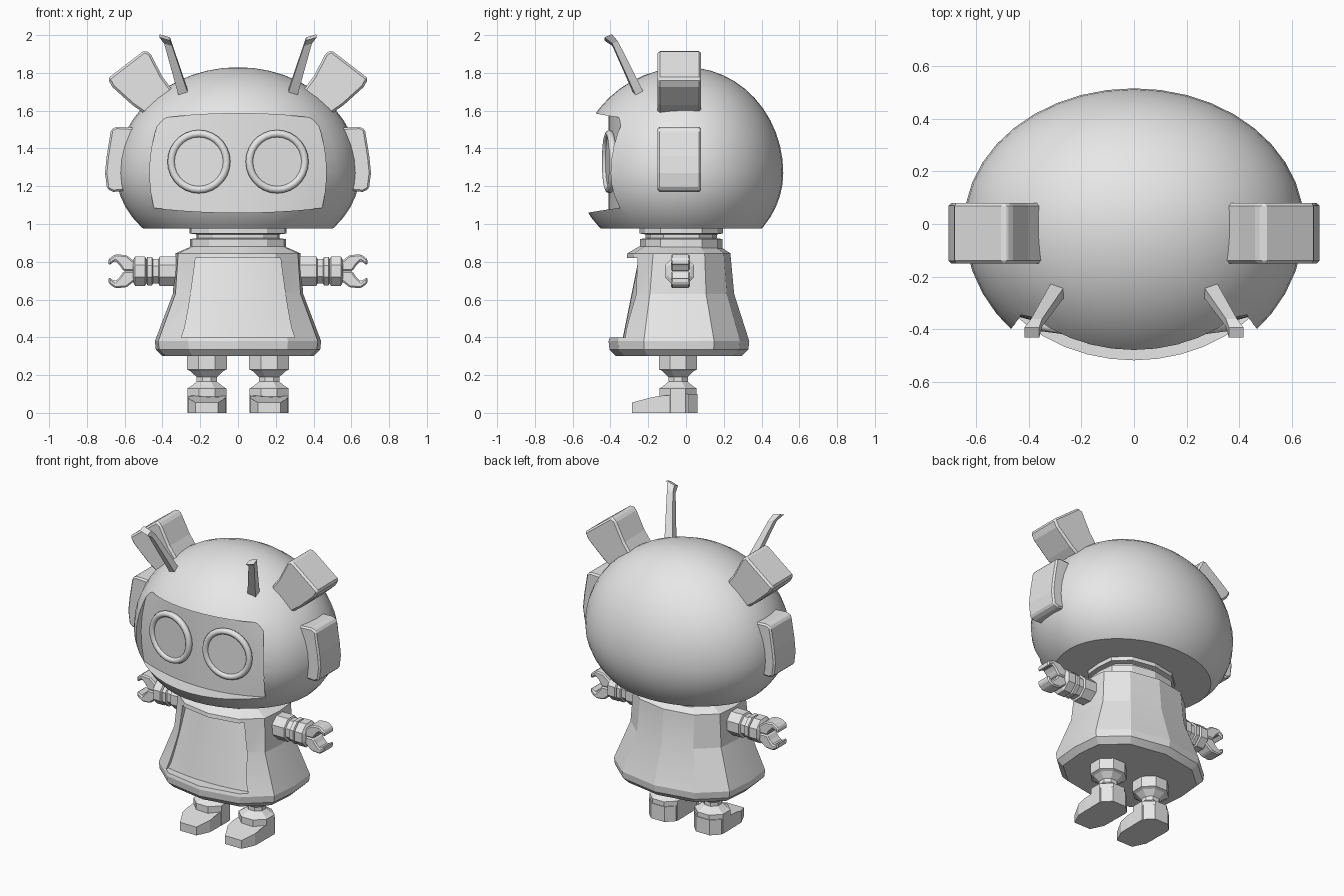
import bpy, bmesh, math
from mathutils import Vector

if "Cube" in bpy.data.objects:
    bpy.data.objects.remove(bpy.data.objects["Cube"])

grey = bpy.data.materials.new("plain_grey")
grey.use_nodes = True
grey.diffuse_color = (0.8, 0.8, 0.8, 1)
grey.node_tree.nodes["Principled BSDF"].inputs["Base Color"].default_value = (0.8, 0.8, 0.8, 1)


def finish(name, bm, smooth=None, bevel=0):
    bmesh.ops.recalc_face_normals(bm, faces=bm.faces)
    mesh = bpy.data.meshes.new(name)
    bm.to_mesh(mesh)
    bm.free()
    mesh.materials.append(grey)
    ob = bpy.data.objects.new(name, mesh)
    bpy.context.collection.objects.link(ob)
    if bevel:
        mod = ob.modifiers.new("bevel", 'BEVEL')
        mod.width, mod.segments, mod.limit_method = bevel, 1, 'ANGLE'
    if smooth:
        shade(ob, smooth)
    return ob


def shade(ob, angle):
    bpy.ops.object.select_all(action='DESELECT')
    bpy.context.view_layer.objects.active = ob
    ob.select_set(True)
    bpy.ops.object.shade_smooth_by_angle(angle=math.radians(angle))


def loft(name, rings, smooth=None, bevel=0):
    """Skin a closed solid over rings that have equal point counts."""
    bm = bmesh.new()
    loops = [[bm.verts.new(p) for p in ring] for ring in rings]
    n = len(loops[0])
    for a, b in zip(loops, loops[1:]):
        for i in range(n):
            j = (i + 1) % n
            bm.faces.new((a[i], a[j], b[j], b[i]))
    bm.faces.new(loops[0])
    bm.faces.new(loops[-1])
    return finish(name, bm, smooth, bevel)


def octagon(r, turn=math.pi / 8):
    k = r / math.cos(math.pi / 8)
    return [(k * math.cos(turn + i * math.pi / 4), k * math.sin(turn + i * math.pi / 4)) for i in range(8)]


def carve(target, name, width, z_low, z_high, depth, steps=12, arch=0):
    """Cut a recess from the front, with a curved floor y = depth(u, z)."""
    bm = bmesh.new()
    front, back = {}, {}
    for i in range(steps + 1):
        u = 2 * i / steps - 1
        for j in range(steps + 1):
            t = j / steps
            bow = arch * (1 - u * u) * (2 * t - 1)
            z = z_low + (z_high - z_low) * t + bow
            x = u * width(t)
            front[i, j] = bm.verts.new((x, -1, z))
            back[i, j] = bm.verts.new((x, depth(u, z), z))
    for i in range(steps):
        for j in range(steps):
            for g in (front, back):
                bm.faces.new((g[i, j], g[i + 1, j], g[i + 1, j + 1], g[i, j + 1]))
        for e in (0, steps):
            bm.faces.new((front[i, e], front[i + 1, e], back[i + 1, e], back[i, e]))
            bm.faces.new((front[e, i], front[e, i + 1], back[e, i + 1], back[e, i]))
    cutter = finish(name, bm)
    mod = target.modifiers.new("recess", 'BOOLEAN')
    mod.operation, mod.solver, mod.object = 'DIFFERENCE', 'EXACT', cutter
    bpy.context.view_layer.objects.active = target
    bpy.ops.object.modifier_apply(modifier=mod.name)
    bpy.data.objects.remove(cutter)


# Head: uneven ellipsoid with a flat base and a recessed face
bm = bmesh.new()
bmesh.ops.create_uvsphere(bm, u_segments=40, v_segments=24, radius=1)
for v in bm.verts:
    x, y, z = v.co
    v.co = (x * 0.645, y * (0.58 if y < 0 else 0.515), 1.27 + z * (0.56 if z > 0 else 0.47))
cut = bmesh.ops.bisect_plane(bm, geom=bm.verts[:] + bm.edges[:] + bm.faces[:],
                             plane_co=(0, 0, 0.975), plane_no=(0, 0, -1), clear_outer=True)
bmesh.ops.holes_fill(bm, edges=[e for e in bm.edges if e.is_boundary])
head = finish("head", bm)
carve(head, "face_cutter", lambda t: 0.445 - 0.03 * t + 0.14 * t * (1 - t), 1.085, 1.56,
      lambda u, z: -0.41 + 0.065 * u * u, arch=0.025)
shade(head, 30)

# Torso: flared twelve-sided skirt with a recessed front panel
quarter = [(1, 0), (0.96, 0.5), (0.6, 0.87), (0, 1)]
plan = quarter + [(-x, y) for x, y in quarter[2::-1]]
plan += [(-x, -y) for x, y in plan[1:-1]]


def body_ring(z, w, front, back):
    return [(x * w, (front + back) / 2 + y * (back - front) / 2, z) for x, y in plan]


torso = loft("torso", [body_ring(*r) for r in (
    (0.30, 0.40, -0.37, 0.295), (0.335, 0.435, -0.405, 0.33), (0.38, 0.44, -0.41, 0.335),
    (0.63, 0.345, -0.34, 0.255), (0.845, 0.33, -0.31, 0.235), (0.88, 0.25, -0.25, 0.18))])
carve(torso, "panel_cutter", lambda t: 0.30 - 0.075 * t ** 0.7, 0.40, 0.82,
      lambda u, z: -0.25 - 0.2 * (0.82 - z) + 0.035 * u * u)
shade(torso, 15)

# Neck: stacked collars
loft("neck", [body_ring(z, w, -0.025 - w * 0.86, -0.025 + w * 0.86) for z, w in (
    (0.86, 0.255), (0.92, 0.255), (0.925, 0.22), (0.945, 0.22), (0.95, 0.258), (1.0, 0.258))])

foot_plan = [(0.05, 0.06), (0.1, 0.01), (0.102, -0.14), (0.1, -0.2), (0.06, -0.285)]
foot_plan += [(-x, y) for x, y in reversed(foot_plan)]
foot_top = [0.1, 0.1, 0.09, 0.078, 0.055]
foot_top += foot_top[::-1]

for side, s in (("left", 1), ("right", -1)):
    # Eye: ring and lens laid on the curved face
    bm = bmesh.new()
    profile = [(0.148 + 0.02 * math.cos(a), 0.02 * math.sin(a)) for a in
               [k * math.pi / 4 for k in range(8)]]
    rings = [[bm.verts.new((r * math.cos(t), h, r * math.sin(t))) for r, h in profile]
             for t in [k * math.pi / 14 for k in range(28)]]
    for k in range(28):
        a, b = rings[k], rings[(k + 1) % 28]
        for i in range(8):
            j = (i + 1) % 8
            bm.faces.new((a[i], a[j], b[j], b[i]))
    eye = finish(side + "_eye_ring", bm, 50)
    bm = bmesh.new()
    bmesh.ops.create_circle(bm, cap_ends=True, segments=28, radius=0.14)
    for v in bm.verts:
        v.co = (v.co.x, -0.004, v.co.y)
    lens = finish(side + "_eye_lens", bm)
    for ob in (eye, lens):
        ob.location = (s * 0.207, -0.406, 1.33)
        ob.rotation_euler.z = s * 0.13

    # Top ear: flared block on the upper corner of the head
    ear = [(0.495, 1.92), (0.465, 1.905), (0.40, 1.78), (0.34, 1.70),
           (0.46, 1.56), (0.56, 1.63), (0.665, 1.725), (0.69, 1.77)]
    loft(side + "_top_ear", [[(s * x, y, z) for x, z in ear] for y in (-0.15, 0.08)], bevel=0.012)

    # Side pad: curved plate over the ear position
    pad = [(0.55, 1.51), (0.645, 1.515), (0.672, 1.5), (0.695, 1.36), (0.704, 1.27),
           (0.693, 1.185), (0.66, 1.17), (0.55, 1.18)]
    loft(side + "_side_pad", [[(s * x, y, z) for x, z in pad] for y in (-0.15, 0.08)], bevel=0.01)

    # Antenna: square rod with a bent tip
    path = [((0.285, -0.245, 1.68), 0.03), ((0.37, -0.375, 1.955), 0.021), ((0.388, -0.412, 1.988), 0.028)]
    rings = []
    for (x, y, z), h in path:
        rings.append([(s * (x + i * h), y + j * h * 0.7, z + i * h * 0.3 + j * h * 0.3)
                      for i, j in ((-1, -1), (1, -1), (1, 1), (-1, 1))])
    loft(side + "_antenna", rings)

    # Arm: octagonal sleeve, rings and cuff
    arm = [(0.25, 0.077), (0.415, 0.077), (0.42, 0.066), (0.45, 0.066), (0.455, 0.075),
           (0.48, 0.075), (0.485, 0.064), (0.492, 0.077), (0.545, 0.077), (0.555, 0.06)]
    loft(side + "_arm", [[(s * x, -0.035 + a, 0.75 + b) for a, b in octagon(r)] for x, r in arm])

    # Hand: open two-finger claw
    claw = [(0.54, 0.0), (0.54, 0.045), (0.59, 0.085), (0.65, 0.09), (0.685, 0.065), (0.685, 0.03),
            (0.65, 0.055), (0.625, 0.03), (0.605, 0.0)]
    for half, f in (("upper", 1), ("lower", -1)):
        loft(side + "_" + half + "_finger",
             [[(s * x, y, 0.75 + f * z) for x, z in claw] for y in (-0.08, 0.02)], bevel=0.008)

    # Leg: octagonal thigh, pinched knee and ankle block
    leg = [(0.0, 0.103), (0.13, 0.103), (0.14, 0.085), (0.165, 0.054), (0.19, 0.054),
           (0.222, 0.088), (0.23, 0.106), (0.32, 0.106)]
    loft(side + "_leg", [[(s * 0.165 + a, -0.042 + b * 0.95, z) for a, b in octagon(r)] for z, r in leg])

    # Foot: tapered shoe sloping to the toe
    loft(side + "_foot", [[(s * 0.165 + x, y, 0) for x, y in foot_plan],
                          [(s * 0.165 + x, y, z) for (x, y), z in zip(foot_plan, foot_top)]])
